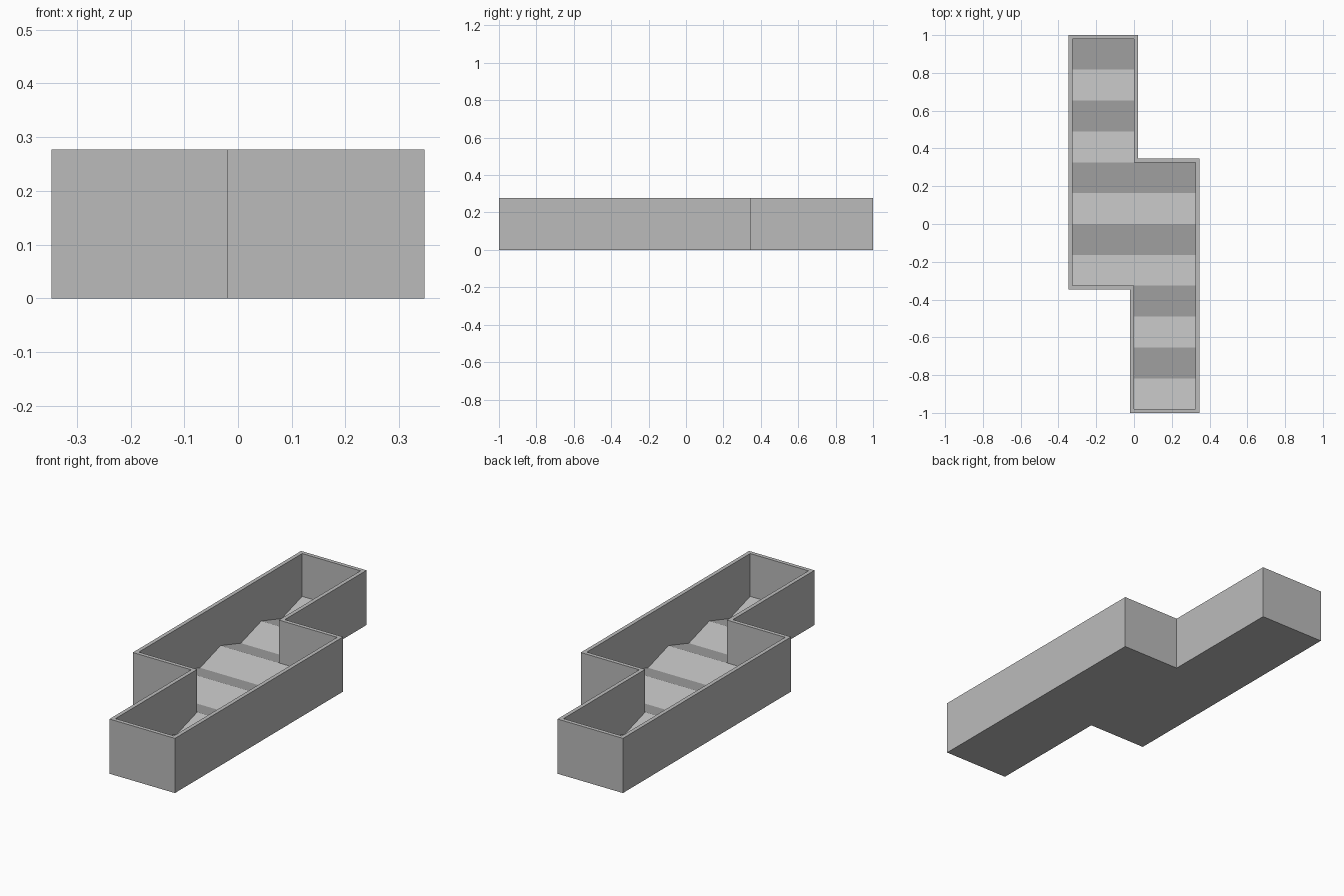
import bpy
import bmesh

if "Cube" in bpy.data.objects:
    bpy.data.objects.remove(bpy.data.objects["Cube"], do_unlink=True)

WALL = 0.02                # wall thickness
M = (1 - WALL) / 3         # plan module
HEIGHT = 0.277
VALLEY, PEAK = 0.01, 0.06  # ridged floor heights

grey = bpy.data.materials.new("plain_grey")
grey.use_nodes = True
colour = (0.5, 0.5, 0.5, 1)
grey.diffuse_color = colour
grey.node_tree.nodes["Principled BSDF"].inputs["Base Color"].default_value = colour


def finish(bm, name):
    mesh = bpy.data.meshes.new(name)
    bm.to_mesh(mesh)
    bm.free()
    mesh.materials.append(grey)
    obj = bpy.data.objects.new(name, mesh)
    bpy.context.collection.objects.link(obj)
    return obj


def outline(t):
    """Stepped plan outline grown outward by t; the second half is the first turned 180 degrees."""
    half = [(-M - t, -M - t), (-t, -M - t), (-t, -3 * M - t), (M + t, -3 * M - t)]
    return half + [(-x, -y) for x, y in half]


# Tray: outer walls, flat rim, inner walls and underside
bm = bmesh.new()
loops = [[bm.verts.new((x, y, z)) for x, y in outline(t)]
         for t, z in ((WALL, 0), (WALL, HEIGHT), (0, HEIGHT), (0, VALLEY))]
for low, high in zip(loops, loops[1:]):
    for i in range(len(low)):
        j = (i + 1) % len(low)
        bm.faces.new((low[i], low[j], high[j], high[i]))
bm.faces.new(loops[0][::-1])
finish(bm, "tray_walls")

# Floor: zigzag ridges running across the tray, peaks and valleys half a module apart
bm = bmesh.new()
for i in range(-6, 6):
    y0, y1 = i * M / 2, (i + 1) * M / 2
    z0, z1 = (PEAK, VALLEY) if i % 2 == 0 else (VALLEY, PEAK)
    left = 0 if i < -2 else -M
    right = 0 if i >= 2 else M
    bm.faces.new([bm.verts.new(p) for p in
                  ((left, y0, z0), (right, y0, z0), (right, y1, z1), (left, y1, z1))])
bmesh.ops.remove_doubles(bm, verts=bm.verts, dist=0.0001)
finish(bm, "ridged_floor")
